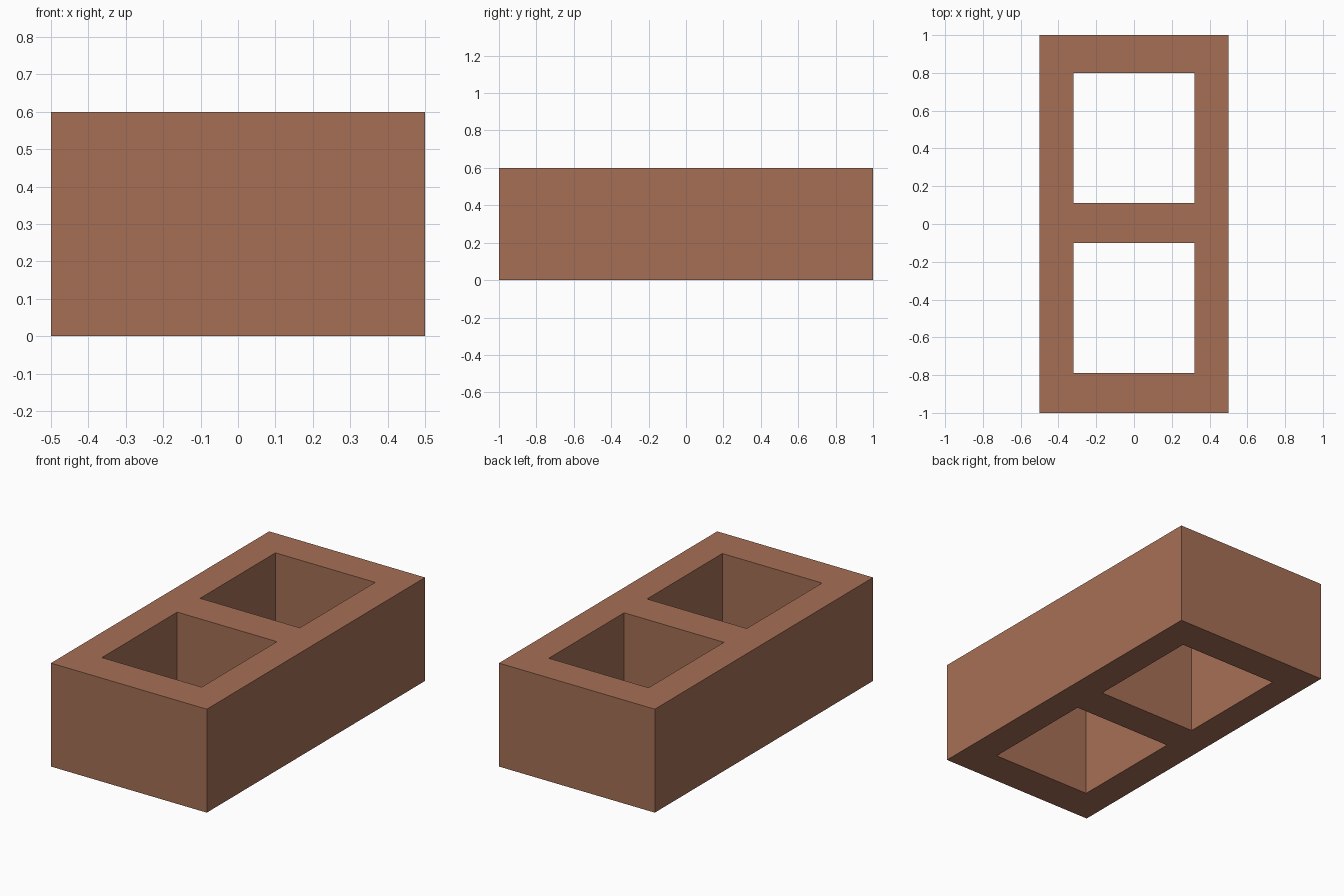
import bpy, bmesh

if "Cube" in bpy.data.objects:
    bpy.data.objects.remove(bpy.data.objects["Cube"])

HEIGHT = 0.6
xs = [-0.5, -0.32, 0.32, 0.5]                    # outer sides and hole sides
ys = [-1.0, -0.79, -0.10, 0.11, 0.80, 1.0]       # ends, holes and middle web
holes = {(1, 1), (1, 3)}                         # grid cells left open

# Clay colour
clay = bpy.data.materials.new("clay_brown")
clay.diffuse_color = (0.381, 0.159, 0.093, 1.0)
clay.use_nodes = True
clay.node_tree.nodes["Principled BSDF"].inputs["Base Color"].default_value = clay.diffuse_color

# Block footprint: grid cells without the two holes
bm = bmesh.new()
v = [[bm.verts.new((x, y, 0)) for y in ys] for x in xs]
cells = []
for i in range(len(xs) - 1):
    for j in range(len(ys) - 1):
        if (i, j) not in holes:
            cells.append(bm.faces.new((v[i][j], v[i + 1][j], v[i + 1][j + 1], v[i][j + 1])))

# Raise it to full height, keeping the underside
ext = bmesh.ops.extrude_face_region(bm, geom=cells, use_keep_orig=True)
top = [g for g in ext["geom"] if isinstance(g, bmesh.types.BMVert)]
bmesh.ops.translate(bm, verts=top, vec=(0, 0, HEIGHT))
bmesh.ops.recalc_face_normals(bm, faces=bm.faces[:])

mesh = bpy.data.meshes.new("hollow_block")
bm.to_mesh(mesh)
bm.free()
mesh.materials.append(clay)
block = bpy.data.objects.new("hollow_block", mesh)
bpy.context.collection.objects.link(block)
